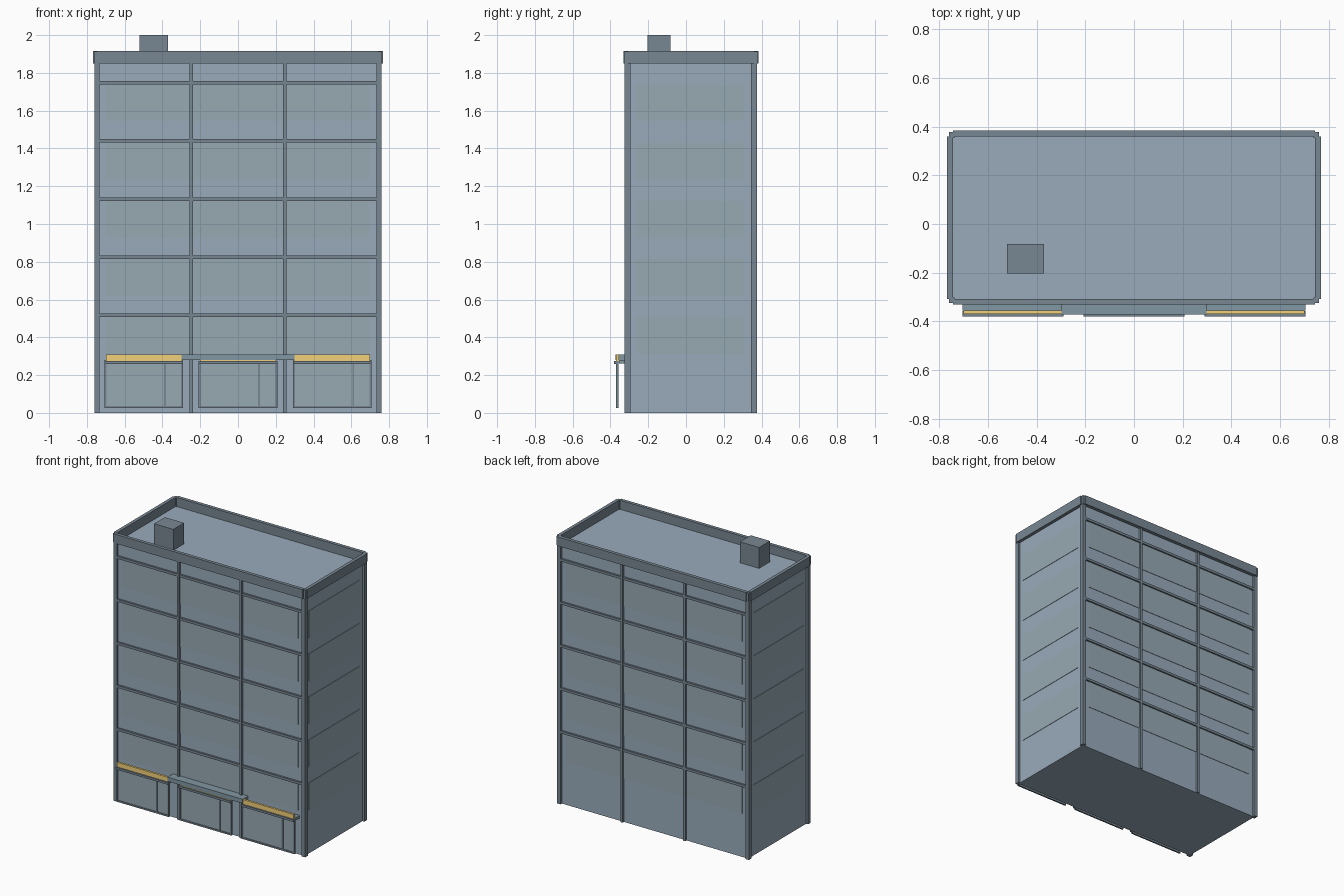
import bpy, bmesh

if "Cube" in bpy.data.objects:
    bpy.data.objects.remove(bpy.data.objects["Cube"])

def material(name, color):
    m = bpy.data.materials.new(name)
    m.diffuse_color = color
    m.use_nodes = True
    m.node_tree.nodes["Principled BSDF"].inputs["Base Color"].default_value = m.diffuse_color
    return m

gold = material("sign_gold", (0.88, 0.64, 0.19, 1))
wall = material("wall_blue_grey", (0.32, 0.41, 0.50, 1))
trim = material("trim_dark_grey", (0.19, 0.245, 0.29, 1))
glass = material("window_glass", (0.31, 0.40, 0.45, 1))
awning = material("canopy_grey", (0.22, 0.31, 0.36, 1))

def box(name, x, y, z, mat):
    """Box from (min, max) pairs."""
    bm = bmesh.new()
    bmesh.ops.create_cube(bm, size=1)
    for v in bm.verts:
        v.co = [r[0] if c < 0 else r[1] for c, r in zip(v.co, (x, y, z))]
    me = bpy.data.meshes.new(name)
    bm.to_mesh(me)
    bm.free()
    ob = bpy.data.objects.new(name, me)
    bpy.context.collection.objects.link(ob)
    me.materials.append(mat)
    return ob

X, YF, YB = 0.745, -0.31, 0.36     # wall planes
ROOF = 1.85
TRIM_TOP = ROOF - 0.001            # trim stops just under the roof surface
FLOORS = [0.515 + 0.308 * i for i in range(5)]

# Main block
box("building_core", (-X, X), (YF, YB), (0, ROOF), wall)

# Corner posts
for sx in (-1, 1):
    for label, y0, y1 in (("front", -0.325, -0.295), ("back", 0.345, 0.375)):
        box(f"corner_post_{label}", sorted((sx * 0.732, sx * 0.76)), (y0, y1), (0, TRIM_TOP), trim)

# Facade grid, front and back
for label, y in (("front", (-0.325, YF)), ("back", (YB, 0.375))):
    for x in (-0.248, 0.248):
        box(f"{label}_mullion", (x - 0.009, x + 0.009), y, (0, TRIM_TOP), trim)
    for z in FLOORS:
        for x0, x1 in ((-0.732, -0.257), (-0.239, 0.239), (0.257, 0.732)):
            inset = (y[0] + 0.002, y[1]) if label == "front" else (y[0], y[1] - 0.002)
            box(f"{label}_floor_band", (x0, x1), inset, (z - 0.008, z + 0.01), trim)

# Window strips, slightly proud of each wall
for z in FLOORS:
    h = (z - 0.203, z - 0.008)
    box("front_window", (-0.698, 0.695), (YF - 0.003, YF + 0.01), h, glass)
    box("back_window", (-0.698, 0.695), (YB - 0.01, YB + 0.003), h, glass)
    for s in (-1, 1):
        box("side_window", sorted((s * (X - 0.01), s * (X + 0.003))), (-0.265, 0.308), h, glass)

# Parapet rails with stepped corners
P = (ROOF, 1.915)
for y in ((-0.332, -0.308), (0.36, 0.385)):
    box("parapet_long", (-0.745, 0.745), y, P, trim)
for s in (-1, 1):
    box("parapet_side", sorted((s * 0.744, s * 0.768)), (-0.308, 0.36), P, trim)
    for y in ((-0.325, -0.302), (0.354, 0.378)):
        box("parapet_corner", sorted((s * 0.738, s * 0.761)), y, (P[0], P[1] - 0.001), trim)

# Rooftop vent box
box("roof_box", (-0.522, -0.37), (-0.204, -0.082), (ROOF, 2.0), trim)

# Shop fronts: frame, glass, door post and sign
for c in (-0.498, 0.0, 0.498):
    a, b, y = c - 0.208, c + 0.208, (-0.37, -0.358)
    box("shop_glass", (a + 0.01, b - 0.01), (-0.365, -0.362), (0.035, 0.26), glass)
    for x0 in (a, b - 0.011):
        box("shop_frame_side", (x0, x0 + 0.011), y, (0.025, 0.262), trim)
    box("shop_frame_bottom", (a, b), y, (0.025, 0.036), trim)
    box("shop_frame_top", (a, b), (-0.38, -0.358), (0.26, 0.275), trim)
    box("shop_door_post", (c + 0.107, c + 0.117), y, (0.036, 0.26), trim)
    box("shop_sign", (c - 0.202, c + 0.202), (-0.37, -0.355), (0.273, 0.308), gold)
    if c:
        box("canopy_side", (a, b), (-0.356, YF), (0.262, 0.28), awning)
box("canopy_centre", (-0.298, 0.298), (-0.372, YF), (0.28, 0.31), awning)
